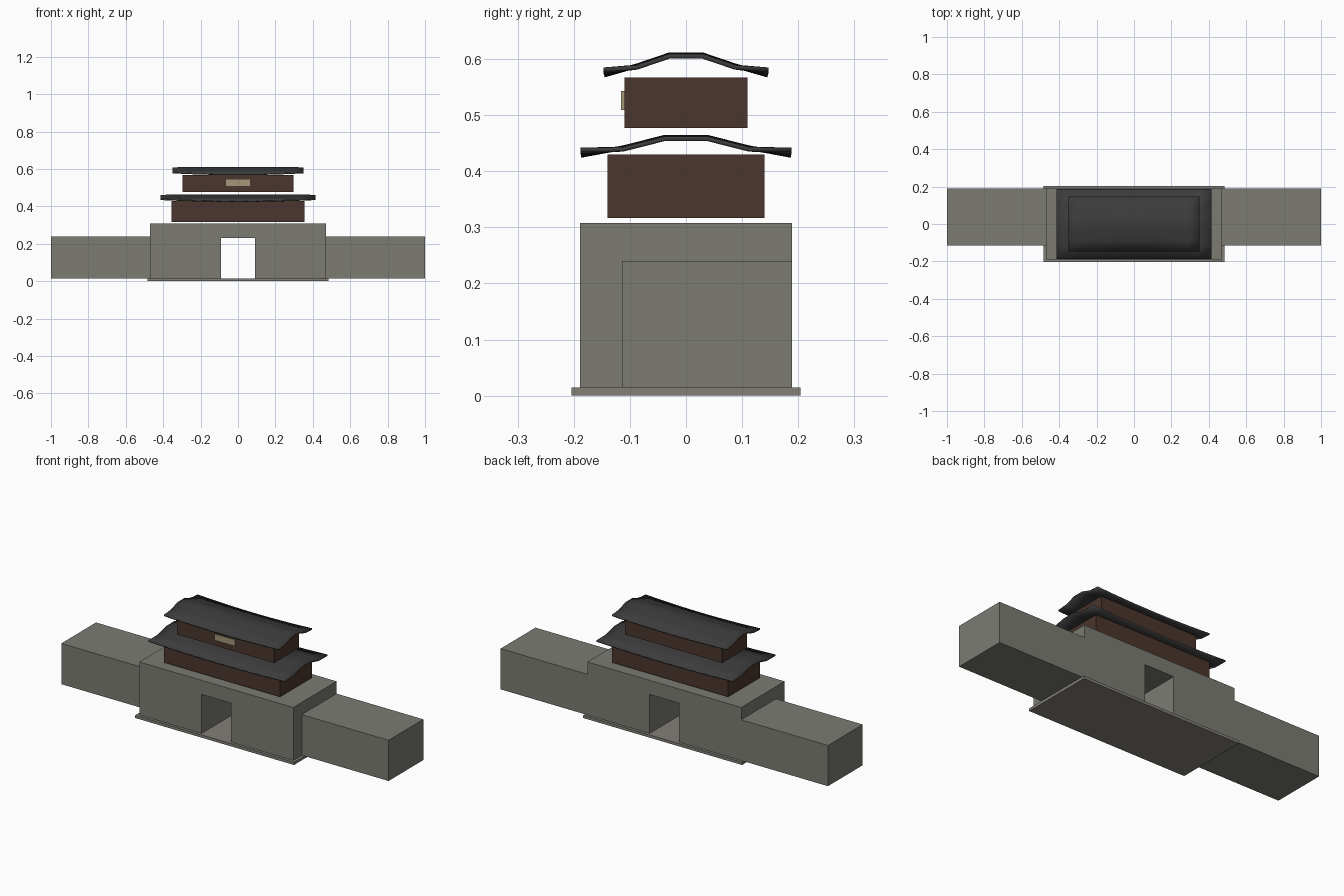
import bpy, bmesh

if "Cube" in bpy.data.objects:
    bpy.data.objects.remove(bpy.data.objects["Cube"])


def material(name, rgb):
    m = bpy.data.materials.new(name)
    m.diffuse_color = (*rgb, 1)
    m.use_nodes = True
    m.node_tree.nodes["Principled BSDF"].inputs["Base Color"].default_value = m.diffuse_color
    return m


stone = material("stone", (0.20, 0.20, 0.175))
paving = material("paving", (0.23, 0.215, 0.19))
wood = material("wood", (0.07, 0.036, 0.026))
tile = material("tile", (0.045, 0.045, 0.047))
gold = material("pale_gold", (0.36, 0.31, 0.19))


def finish(name, bm, mat):
    bmesh.ops.recalc_face_normals(bm, faces=bm.faces)
    me = bpy.data.meshes.new(name)
    bm.to_mesh(me)
    bm.free()
    me.materials.append(mat)
    ob = bpy.data.objects.new(name, me)
    bpy.context.collection.objects.link(ob)
    return ob


def prism(name, outline, y0, y1, mat):
    """Extrude an x-z outline from y0 to y1."""
    bm = bmesh.new()
    face = bm.faces.new([bm.verts.new((x, y0, z)) for x, z in outline])
    ext = bmesh.ops.extrude_face_region(bm, geom=[face])["geom"]
    verts = [v for v in ext if isinstance(v, bmesh.types.BMVert)]
    bmesh.ops.translate(bm, vec=(0, y1 - y0, 0), verts=verts)
    return finish(name, bm, mat)


def box(name, x0, x1, y0, y1, z0, z1, mat):
    return prism(name, [(x0, z0), (x1, z0), (x1, z1), (x0, z1)], y0, y1, mat)


def roof(name, hx, hy, ridge, middle, eave, lift, cols=12):
    """Curved sheet with flat ridge, sagging eaves and raised corners."""
    profile = [(-1, eave), (-.6, middle), (-.2, ridge),
               (.2, ridge), (.6, middle), (1, eave)]
    bm = bmesh.new()
    rows = []
    for i in range(cols + 1):
        u = 2 * i / cols - 1
        row = []
        for v, z in profile:
            dz = lift * u * u if abs(v) == 1 else -0.003 * u * u
            row.append(bm.verts.new((u * hx, v * hy, z + dz)))
        rows.append(row)
    for a, b in zip(rows, rows[1:]):
        for j in range(len(profile) - 1):
            bm.faces.new((a[j], b[j], b[j + 1], a[j + 1]))
    for f in bm.faces:
        f.smooth = True
    ob = finish(name, bm, tile)
    # make sure the sheet faces up, then thicken downwards
    if ob.data.polygons[0].normal.z < 0:
        ob.data.flip_normals()
    mod = ob.modifiers.new("thickness", "SOLIDIFY")
    mod.thickness = 0.008
    mod.offset = -1
    return ob


# Stone base with gateway
box("plinth", -0.485, 0.485, -0.204, 0.204, 0, 0.015, paving)
prism("gate_base",
      [(-0.47, 0.015), (-0.09, 0.015), (-0.09, 0.23), (0.09, 0.23),
       (0.09, 0.015), (0.47, 0.015), (0.47, 0.308), (-0.47, 0.308)],
      -0.189, 0.189, stone)

# Side walls
box("wall_left", -1, -0.47, -0.114, 0.189, 0.015, 0.24, stone)
box("wall_right", 0.47, 1, -0.114, 0.189, 0.015, 0.24, stone)

# Timber storeys
box("lower_hall", -0.355, 0.355, -0.14, 0.14, 0.317, 0.43, wood)
box("upper_hall", -0.297, 0.297, -0.11, 0.11, 0.477, 0.567, wood)
box("plaque", -0.063, 0.063, -0.116, -0.109, 0.509, 0.543, gold)

# Curved roofs
roof("lower_roof", 0.415, 0.188, 0.465, 0.446, 0.432, 0.010)
roof("upper_roof", 0.35, 0.147, 0.612, 0.592, 0.575, 0.010)
